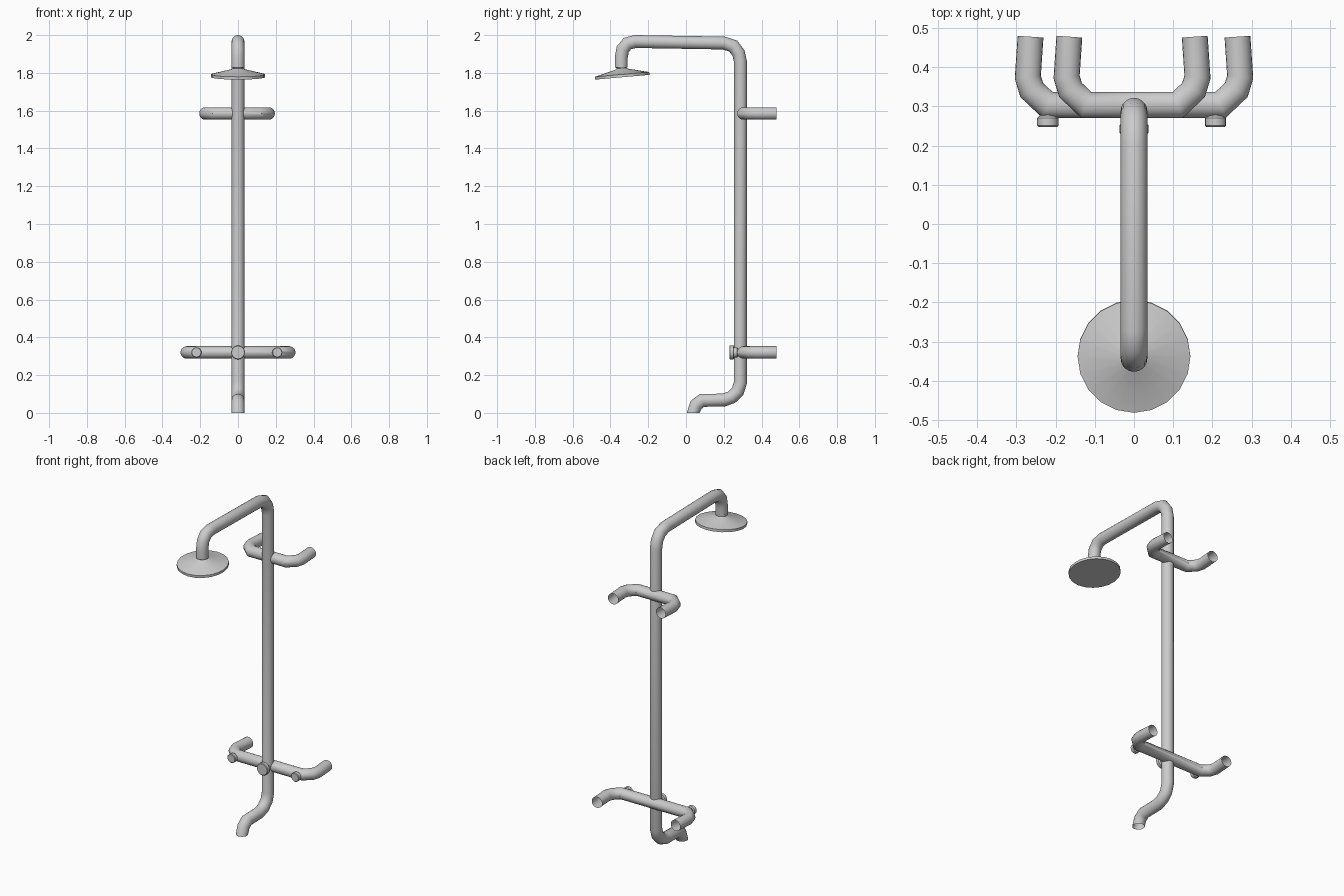
import bpy, bmesh, math
from mathutils import Vector, Matrix

if "Cube" in bpy.data.objects:
    bpy.data.objects.remove(bpy.data.objects["Cube"])


def finish(bm, name):
    bmesh.ops.recalc_face_normals(bm, faces=bm.faces)
    me = bpy.data.meshes.new(name)
    bm.to_mesh(me)
    bm.free()
    ob = bpy.data.objects.new(name, me)
    bpy.context.collection.objects.link(ob)
    me.shade_smooth()
    bpy.context.view_layer.objects.active = ob
    ob.select_set(True)
    bpy.ops.object.shade_smooth_by_angle(angle=math.radians(40))
    ob.select_set(False)
    return ob


def pipe(name, pts, side, r, start=None, n=20):
    """Open tube with mitred rings along a planar path; side is the plane normal."""
    bm = bmesh.new()
    pts = [Vector(p) for p in pts]
    side = Vector(side)
    rings = []
    for i, p in enumerate(pts):
        a = (p - pts[i - 1]).normalized() if i else None
        b = (pts[i + 1] - p).normalized() if i < len(pts) - 1 else None
        t = (a + b).normalized() if a and b else (a or b)
        if i == 0 and start:
            t = Vector(start)
        width = r / t.dot(b or a) if a and b else r
        u = t.cross(side).normalized() * width
        rings.append([bm.verts.new(p + u * math.cos(k * math.tau / n)
                      + side * r * math.sin(k * math.tau / n)) for k in range(n)])
    for q, s in zip(rings, rings[1:]):
        for k in range(n):
            bm.faces.new((q[k], q[k - 1], s[k - 1], s[k]))
    return finish(bm, name)


def lathe(name, profile, matrix, n=20):
    """Closed solid of revolution from (radius, height) pairs."""
    bm = bmesh.new()
    rings = [[bm.verts.new((r * math.cos(k * math.tau / n), r * math.sin(k * math.tau / n), h))
              for k in range(n)] for r, h in profile]
    for q, s in zip(rings, rings[1:]):
        for k in range(n):
            bm.faces.new((q[k - 1], q[k], s[k], s[k - 1]))
    bm.faces.new(rings[0])
    bm.faces.new(rings[-1])
    bm.transform(matrix)
    return finish(bm, name)


# Riser: spout at the foot, tall column, overhead arm
riser = [(0.038, 0), (0.053, 0.042), (0.085, 0.066), (0.2, 0.068), (0.242, 0.083),
         (0.274, 0.114), (0.288, 0.16), (0.288, 1.86), (0.278, 1.905), (0.25, 1.942),
         (0.2, 1.958), (-0.27, 1.966), (-0.31, 1.955), (-0.335, 1.925), (-0.343, 1.88),
         (-0.343, 1.828)]
pipe("riser_pipe", [(0, y, z) for y, z in riser], (1, 0, 0), 0.034, start=(0, 0, 1))

# Shower head, tilted towards the front
tilt = Matrix.Translation((0, -0.337, 1.777)) @ Matrix.Rotation(math.radians(5), 4, 'X')
lathe("shower_head", [(0.144, 0), (0.144, 0.015), (0.036, 0.042), (0.026, 0.048), (0.034, 0.06)], tilt)


# Wall brackets: crossbar with both ends bent backwards
def bracket(name, cx, half, z):
    bend = [(half - 0.007, 0.478), (half, 0.375), (half - 0.01, 0.342), (half - 0.05, 0.304)]
    pts = [(cx - x, y, z) for x, y in bend] + [(cx + x, y, z) for x, y in reversed(bend)]
    pipe(name, pts, (0, 0, 1), 0.033)


bracket("upper_bracket", -0.005, 0.167, 1.585)
bracket("lower_bracket", 0, 0.271, 0.32)

# Tap knobs on the front of the lower bar
for name, x, r, y in (("left_knob", -0.22, 0.027, 0.248), ("right_knob", 0.208, 0.027, 0.248),
                      ("centre_knob", 0, 0.037, 0.23)):
    m = Matrix.Translation((x, 0.3, 0.32)) @ Matrix.Rotation(math.radians(90), 4, 'X')
    h = 0.3 - y
    lathe(name, [(r * 0.8, 0), (r * 0.8, h - 0.028), (r, h - 0.022), (r, h - 0.003), (r - 0.003, h)], m, 16)
